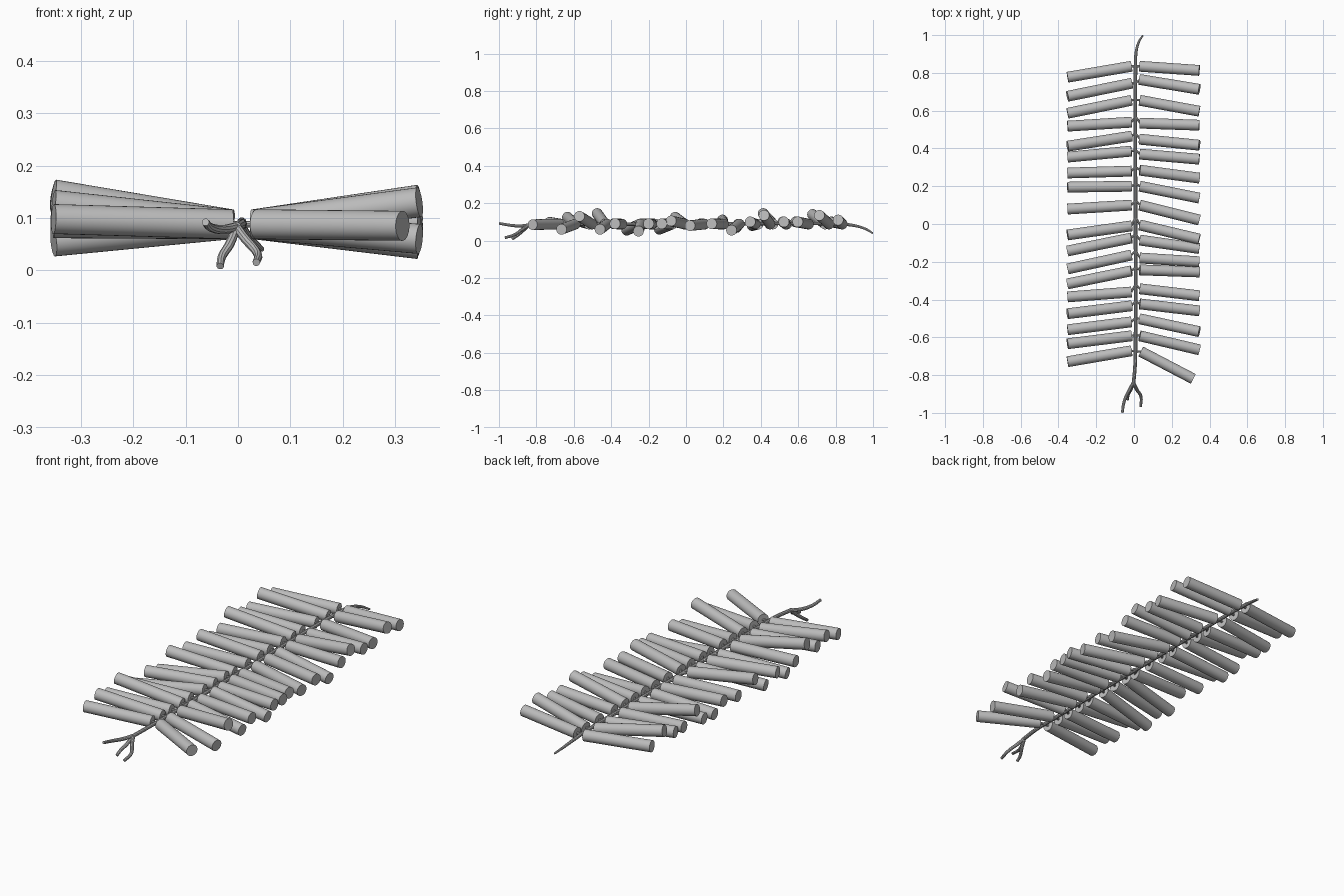
import bpy
from mathutils import Vector

if "Cube" in bpy.data.objects:
    bpy.data.objects.remove(bpy.data.objects["Cube"])

grey = bpy.data.materials.new("plain grey")
grey.diffuse_color = (0.5, 0.5, 0.5, 1)
grey.use_nodes = True
grey.node_tree.nodes["Principled BSDF"].inputs["Base Color"].default_value = grey.diffuse_color


def finish(ob, name):
    ob.name = name
    ob.data.materials.append(grey)
    bpy.context.view_layer.objects.active = ob
    ob.select_set(True)
    bpy.ops.object.shade_smooth_by_angle()
    ob.select_set(False)


def rod(name, a, b, r, sides):
    a, b = Vector(a), Vector(b)
    d = b - a
    bpy.ops.mesh.primitive_cylinder_add(vertices=sides, radius=r, depth=d.length, location=(a + b) / 2)
    ob = bpy.context.object
    ob.rotation_euler = d.to_track_quat('Z', 'Y').to_euler()
    finish(ob, name)


def cord(name, pts, r):
    """Smooth round cord through (x, y, z, radius factor) points."""
    cu = bpy.data.curves.new(name, 'CURVE')
    cu.dimensions = '3D'
    cu.bevel_depth = r
    cu.bevel_resolution = 3
    cu.use_fill_caps = True
    sp = cu.splines.new('BEZIER')
    sp.bezier_points.add(len(pts) - 1)
    for bp, p in zip(sp.bezier_points, pts):
        bp.co = p[:3]
        bp.radius = p[3]
        bp.handle_left_type = bp.handle_right_type = 'AUTO'
    ob = bpy.data.objects.new(name, cu)
    bpy.context.collection.objects.link(ob)
    bpy.context.view_layer.objects.active = ob
    ob.select_set(True)
    bpy.ops.object.convert(target='MESH')
    ob = bpy.context.object
    finish(ob, name)


# Paper tubes: inner y, outer y, outer z for each side, back to front
left = [(.835, .777, .10), (.745, .676, .14), (.655, .586, .10), (.539, .518, .10),
        (.465, .412, .145), (.386, .354, .08), (.28, .27, .07), (.20, .195, .11),
        (.10, .079, .09), (-.01, -.058, .125), (-.074, -.143, .06), (-.164, -.238, .09),
        (-.248, -.317, .055), (-.36, -.386, .09), (-.433, -.475, .145), (-.518, -.56, .10),
        (-.592, -.634, .125), (-.671, -.729, .098)]
right = [(.835, .813, .11), (.765, .713, .135), (.655, .597, .10), (.534, .523, .10),
         (.449, .417, .135), (.37, .343, .10), (.285, .243, .055), (.20, .137, .09),
         (.10, .021, .08), (-.005, -.08, .105), (-.085, -.13, .09), (-.18, -.20, .09),
         (-.243, -.254, .05), (-.343, -.38, .09), (-.423, -.46, .06), (-.502, -.57, .13),
         (-.592, -.666, .06), (-.675, -.82, .085)]
SPX, SPZ = 0.008, 0.088
for i in range(18):
    stem_y = .835 - i * .0888
    for side, rows, xi, xo in (("left", left, -.013, -.352), ("right", right, .03, .346)):
        yi, yo, zo = rows[i]
        if side == "right" and i == 17:
            xi, xo = .036, .314
        rod(f"{side}_tube_{i + 1}", (xi, yi, .088), (xo, yo, zo), .0285, 28)
        # short fuse joining tube to the main cord
        rod(f"{side}_stem_{i + 1}", (SPX, stem_y, SPZ), (xi * 1.1, yi, .088), .006, 10)

# Main fuse cord
cord("main_fuse", [(-.003, -.85, .083, 1), (.006, -.74, .088, 1), (SPX, -.6, SPZ, 1), (SPX, 0, SPZ, 1),
                   (SPX, .82, SPZ, 1), (.010, .90, .08, .85), (.024, .96, .062, .7),
                   (.046, .998, .040, .5)], .0095)
# Three loose ends at the front
cord("fuse_end_left", [(-.003, -.84, .083, 1), (-.028, -.885, .078, 1),
                       (-.052, -.94, .082, .9), (-.062, -.998, .092, .8)], .009)
cord("fuse_end_middle", [(-.003, -.84, .083, 1), (-.016, -.875, .05, 1),
                         (-.031, -.905, .025, .9), (-.034, -.93, .008, .8)], .009)
cord("fuse_end_right", [(-.003, -.84, .083, 1), (.014, -.875, .060, 1),
                        (.037, -.915, .032, .9), (.035, -.968, .015, .8)], .009)
